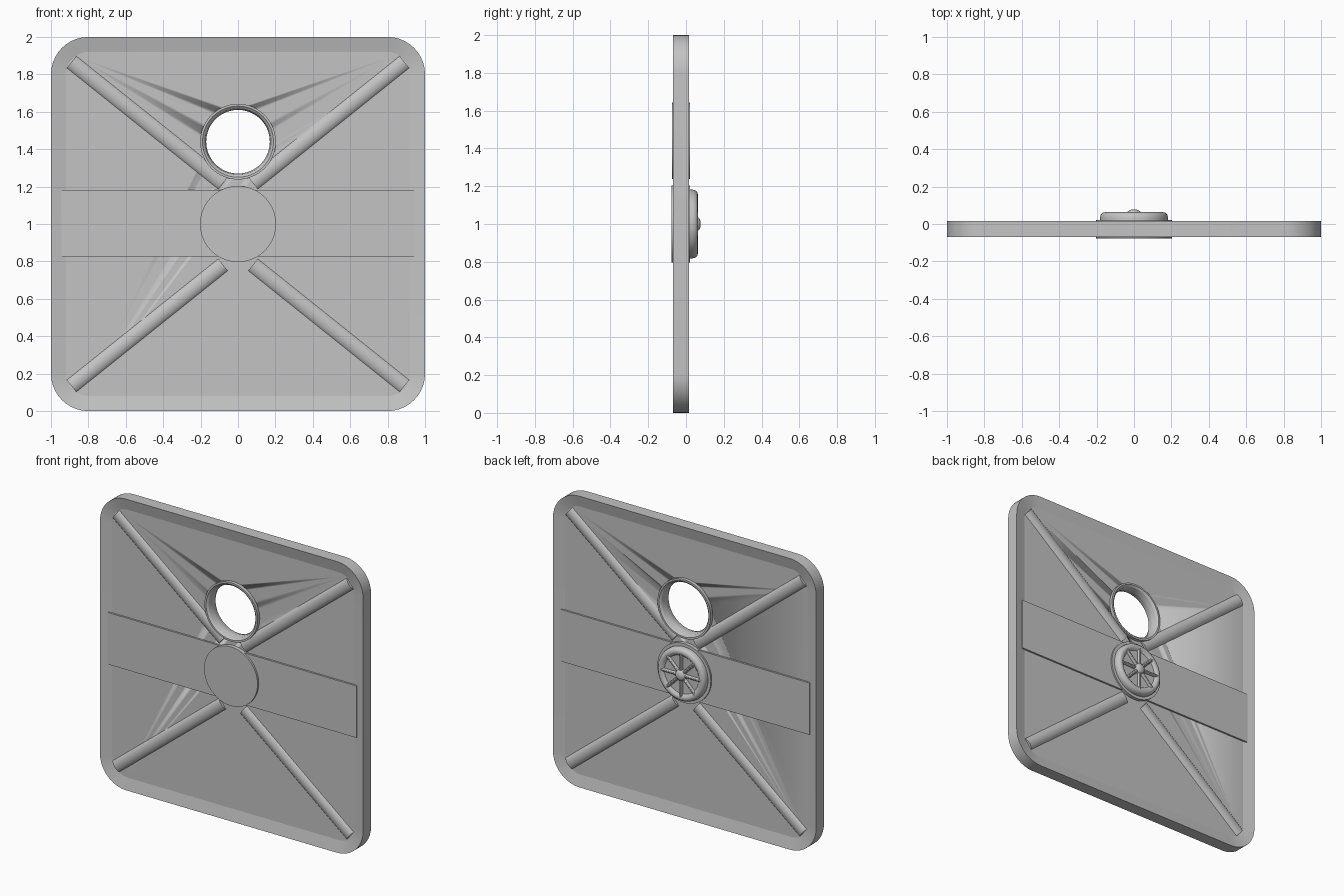
import bpy, bmesh, math
from mathutils import Vector, Matrix

if "Cube" in bpy.data.objects:
    bpy.data.objects.remove(bpy.data.objects["Cube"])

grey = bpy.data.materials.new("plain_grey")
grey.diffuse_color = (0.55, 0.55, 0.55, 1)
grey.use_nodes = True
grey.node_tree.nodes["Principled BSDF"].inputs["Base Color"].default_value = grey.diffuse_color

MID = -0.027      # middle of the plate thickness
HALF = 0.043      # half thickness at the rim
PANEL = 0.025     # half thickness of the recessed panel


def finish(name, bm, angle=30):
    bmesh.ops.recalc_face_normals(bm, faces=bm.faces[:])
    me = bpy.data.meshes.new(name)
    bm.to_mesh(me)
    bm.free()
    ob = bpy.data.objects.new(name, me)
    bpy.context.collection.objects.link(ob)
    me.materials.append(grey)
    bpy.ops.object.select_all(action='DESELECT')
    ob.select_set(True)
    bpy.context.view_layer.objects.active = ob
    bpy.ops.object.shade_smooth_by_angle(angle=math.radians(angle))
    return ob


def bridge(bm, a, b):
    n = len(a)
    for i in range(n):
        bm.faces.new((a[i], a[(i + 1) % n], b[(i + 1) % n], b[i]))


def rounded_loop(bm, half, r, y, seg=10):
    out = []
    for k, (sx, sz) in enumerate(((1, 1), (-1, 1), (-1, -1), (1, -1))):
        for i in range(seg + 1):
            a = math.pi / 2 * (k + i / seg)
            out.append(bm.verts.new((sx * (half - r) + r * math.cos(a), y,
                                     1 + sz * (half - r) + r * math.sin(a))))
    return out


def lathe(name, profile, z, closed=False, seg=64, angle=30):
    """Spin (radius, y) points about the y axis at height z."""
    bm = bmesh.new()
    loops = [[bm.verts.new((r * math.cos(2 * math.pi * i / seg), y,
                            z + r * math.sin(2 * math.pi * i / seg)))
              for i in range(seg)] for r, y in profile]
    for a, b in zip(loops, loops[1:]):
        bridge(bm, a, b)
    if closed:
        bridge(bm, loops[-1], loops[0])
    else:
        bm.faces.new(loops[0])
        bm.faces.new(loops[-1])
    return finish(name, bm, angle)


def rod(name, p, q, half_w, half_d, y, seg=24):
    """Elliptical rod lying in the plate plane from p to q (x, z)."""
    p, q = Vector((p[0], y, p[1])), Vector((q[0], y, q[1]))
    d = (q - p).normalized()
    side = d.cross(Vector((0, 1, 0)))
    bm = bmesh.new()
    ends = []
    for c in (p, q):
        ends.append([bm.verts.new(c + side * half_w * math.cos(t) + Vector((0, half_d * math.sin(t), 0)))
                     for t in (2 * math.pi * i / seg for i in range(seg))])
    bridge(bm, *ends)
    for e in ends:
        bm.faces.new(e)
    return finish(name, bm)


# Plate: rounded square whose faces slope inward to a recessed panel
bm = bmesh.new()
loops = [rounded_loop(bm, 0.92, 0.12, MID - PANEL), rounded_loop(bm, 1, 0.2, MID - HALF),
         rounded_loop(bm, 1, 0.2, MID + HALF), rounded_loop(bm, 0.92, 0.12, MID + PANEL)]
for a, b in zip(loops, loops[1:]):
    bridge(bm, a, b)
bm.faces.new(loops[0])
bm.faces.new(loops[-1])
plate = finish("plate", bm, 10)

# Round hole cut through the plate
cutter = lathe("hole_cutter", [(0.185, -0.3), (0.185, 0.3)], 1.44)
cutter.hide_render = True
mod = plate.modifiers.new("hole", 'BOOLEAN')
mod.object = cutter
mod.operation = 'DIFFERENCE'
mod.solver = 'EXACT'
bpy.context.view_layer.objects.active = plate
bpy.ops.object.modifier_apply(modifier=mod.name)
bpy.data.objects.remove(cutter)

# Collar lining the hole
lathe("hole_collar", [(0.202, MID - 0.048), (0.19, MID - 0.048), (0.178, MID - 0.038), (0.17, MID - 0.012),
                      (0.17, MID + 0.012), (0.178, MID + 0.038), (0.19, MID + 0.048), (0.202, MID + 0.048)],
      1.44, closed=True, angle=20)

# Raised horizontal band
bm = bmesh.new()
bmesh.ops.create_cube(bm, size=1, matrix=Matrix.Translation((0, MID, 1.003))
                      @ Matrix.Diagonal((1.89, 0.075, 0.356, 1)))
finish("cross_band", bm)

# Four diagonal ribs
for sx, sn in ((-1, "left"), (1, "right")):
    for sz, zn in ((-1, "lower"), (1, "upper")):
        rod(f"{zn}_{sn}_rib", (sx * 0.08, 1 + sz * 0.218), (sx * 0.89, 1 + sz * 0.866),
            0.051, 0.042, MID)

# Central disc through the plate
lathe("centre_disc", [(0.203, -0.078), (0.203, 0.021)], 1.0)

# Wheel on the back: rounded rim with a shallow dish, spokes and hub
lathe("wheel_rim", [(0.182, 0.01), (0.182, 0.035), (0.178, 0.05), (0.168, 0.06), (0.155, 0.063),
                    (0.143, 0.06), (0.13, 0.048), (0.03, 0.044)], 1.0, angle=40)
for i in range(8):
    a = math.pi / 4 * i
    c, s = math.cos(a), math.sin(a)
    rod(f"wheel_spoke_{i + 1}", (0.02 * c, 1 + 0.02 * s), (0.155 * c, 1 + 0.155 * s),
        0.011, 0.014, 0.05, seg=12)
lathe("wheel_hub", [(0.038, 0.03), (0.038, 0.056), (0.034, 0.066), (0.025, 0.073),
                    (0.013, 0.077), (0.003, 0.078)], 1.0, seg=32, angle=50)
